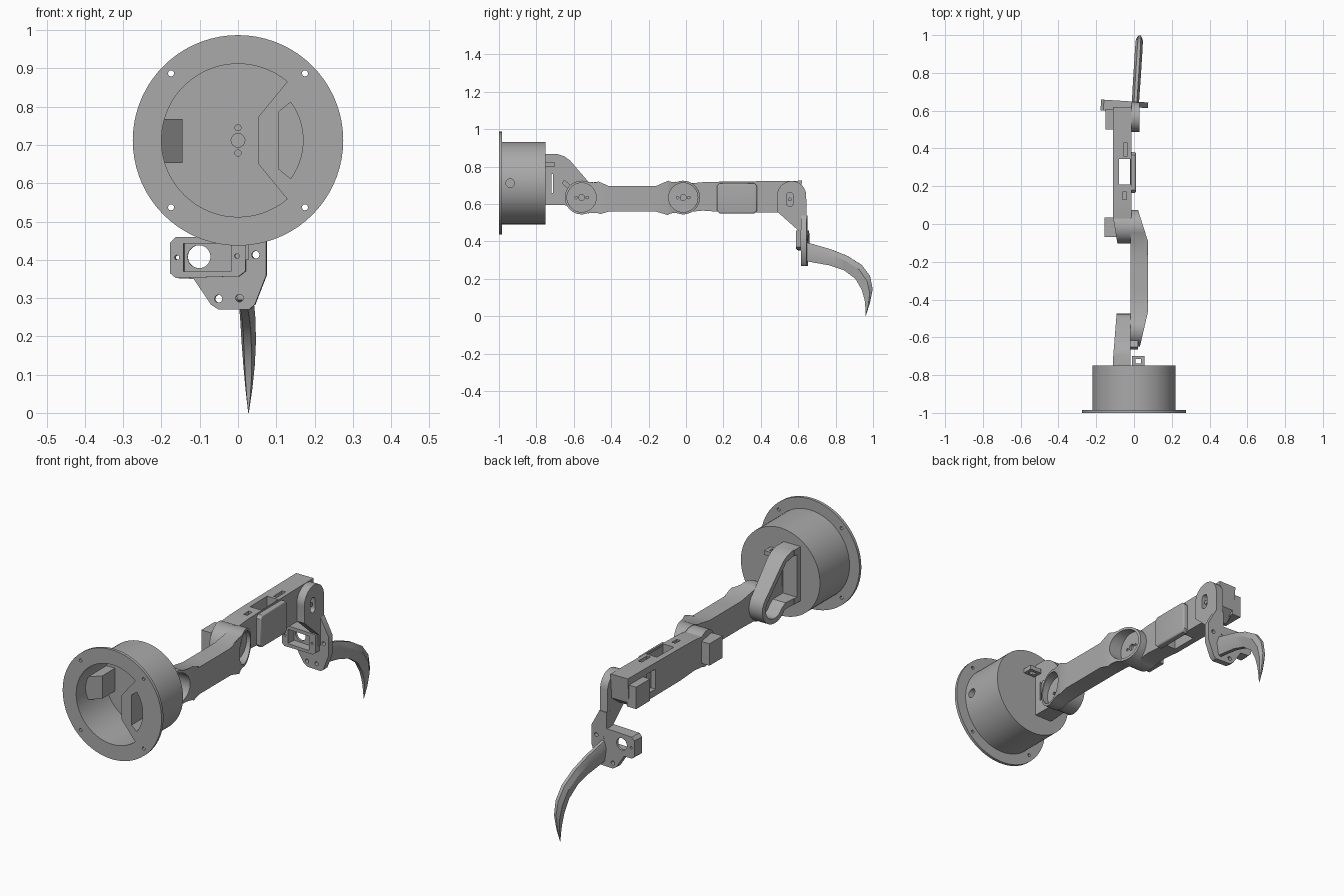
import bpy, bmesh
from math import cos, sin, pi, radians
from mathutils import Matrix, Vector

cube = bpy.data.objects.get("Cube")
if cube:
    bpy.data.objects.remove(cube)

grey = bpy.data.materials.new("plain_grey")
grey.use_nodes = True
grey.diffuse_color = (0.4, 0.4, 0.4, 1)
grey.node_tree.nodes["Principled BSDF"].inputs["Base Color"].default_value = (0.4, 0.4, 0.4, 1)

PLACE = {"x": lambda a, b, t: (t, a, b), "y": lambda a, b, t: (a, t, b), "z": lambda a, b, t: (a, b, t)}
JZ = 0.635   # height of the joint axes
BZ = 0.712   # height of the base axis


def finish(bm, name):
    bmesh.ops.recalc_face_normals(bm, faces=bm.faces)
    mesh = bpy.data.meshes.new(name)
    bm.to_mesh(mesh)
    bm.free()
    mesh.materials.append(grey)
    ob = bpy.data.objects.new(name, mesh)
    bpy.context.collection.objects.link(ob)
    return ob


def arc(a, b, r, start=0, end=360, n=24):
    """Points on an arc; a full circle leaves out the repeated end point."""
    steps = n if end - start == 360 else n - 1
    angles = [radians(start + (end - start) * i / steps) for i in range(n)]
    return [(a + r * cos(t), b + r * sin(t)) for t in angles]


def rect(a0, a1, b0, b1):
    return [(a0, b0), (a1, b0), (a1, b1), (a0, b1)]


def prism(name, pts, axis, lo, hi, soft=0):
    """Extrude an outline along an axis, rounding the far rim if asked."""
    bm = bmesh.new()
    rings = [[bm.verts.new(PLACE[axis](a, b, t)) for a, b in pts] for t in (lo, hi)]
    bm.faces.new(rings[0])
    cap = bm.faces.new(rings[1])
    for i in range(len(pts)):
        j = (i + 1) % len(pts)
        bm.faces.new((rings[0][i], rings[0][j], rings[1][j], rings[1][i]))
    if soft:
        bmesh.ops.bevel(bm, geom=list(cap.edges), offset=soft, segments=4, profile=0.5, affect="EDGES")
    return finish(bm, name)


def combine(ob, pts, axis, lo, hi, op="DIFFERENCE"):
    tool = prism("cutter", pts, axis, lo, hi)
    mod = ob.modifiers.new("cut", "BOOLEAN")
    mod.operation, mod.solver, mod.object = op, "EXACT", tool
    bpy.context.view_layer.objects.active = ob
    bpy.ops.object.modifier_apply(modifier=mod.name)
    bpy.data.objects.remove(tool)


# Base drum with flange, cavity, side pocket and screw holes
base = prism("base_drum", arc(0, BZ, 0.22, n=72), "y", -0.995, -0.75)
combine(base, arc(0, BZ, 0.275, n=72), "y", -1, -0.985, "UNION")
cavity = arc(0, BZ, 0.2, 50, 310, 48) + [(0.052, BZ - 0.06), (0.052, BZ + 0.06)]
combine(base, cavity, "y", -1.1, -0.77)
combine(base, arc(0, BZ, 0.17, -36, 36, 14) + [(0.107, BZ + 0.075), (0.107, BZ - 0.075)], "y", -1.1, -0.78)
for sx in (-1, 1):
    for sz in (-1, 1):
        combine(base, arc(sx * 0.175, BZ + sz * 0.175, 0.008, n=12), "y", -1.1, -0.9)
for dz, r in ((0, 0.018), (0.033, 0.008), (-0.033, 0.008)):
    combine(base, arc(0, BZ + dz, r, n=16), "y", -0.8, -0.757)
combine(base, arc(-0.94, BZ, 0.023, n=20), "x", 0.14, 0.4)
prism("cavity_wedge", [(-0.205, -0.93), (-0.145, -0.87), (-0.145, -0.769), (-0.205, -0.769)], "z", 0.653, 0.768)

# Cable tab on the drum
tab = prism("cable_tab", rect(-0.01, 0.055, -0.752, -0.7), "z", 0.8, 0.822)
combine(tab, rect(0.008, 0.037, -0.738, -0.715), "z", 0.7, 0.9)

# Shoulder bracket: a shell open towards -x
outline = [(-0.752, 0.595), (-0.66, 0.595)] + arc(-0.56, JZ, 0.085, 210, 410, 18) \
    + [(-0.62, 0.833), (-0.65, 0.855), (-0.69, 0.868), (-0.752, 0.868)]
bracket = prism("shoulder_bracket", outline, "x", -0.112, -0.018)
pocket = [(-0.72, 0.625), (-0.64, 0.625)] + arc(-0.56, JZ, 0.06, 210, 410, 14) \
    + [(-0.645, 0.825), (-0.69, 0.838), (-0.72, 0.838)]
combine(bracket, pocket, "x", -0.2, -0.035)
combine(bracket, [(-0.16, -0.7), (-0.11, -0.7), (-0.09, -0.45), (-0.16, -0.45)], "z", 0.4, 1)
combine(bracket, rect(-0.718, -0.712, 0.66, 0.76), "x", -0.1, 0)
prism("bracket_clip", [(-0.665, 0.712), (-0.65, 0.73), (-0.61, 0.695), (-0.625, 0.677)], "x", -0.02, 0.02)


# Upper link: a waisted bar with sloping cup ends
def waisted(y0, y1, r, top, low, spread):
    span = y1 - y0
    upper = [(y1 - span * f, top) for f in (0.27, 0.4, 0.5, 0.6, 0.73)]
    lower = [(y0 + span * f, low) for f in (0.27, 0.4, 0.5, 0.6, 0.73)]
    return arc(y0, JZ, r, spread, 360 - spread, 28) + lower + arc(y1, JZ, r, spread - 180, 180 - spread, 28) + upper


Y0, Y1 = -0.558, -0.015
upper = prism("upper_link", waisted(Y0, Y1, 0.09, 0.696, 0.56, 60), "x", -0.018, 0.075, 0.025)
combine(upper, [(0.075, -0.095), (0.018, 0.085), (0.018, 0.2), (0.2, 0.2), (0.2, -0.095)], "z", 0.4, 0.9)
combine(upper, [(0.075, -0.46), (0.03, -0.655), (0.03, -0.8), (0.2, -0.8), (0.2, -0.46)], "z", 0.4, 0.9)
for y in (Y0, Y1):
    combine(upper, arc(y, JZ, 0.078, n=36), "x", 0.004, 0.2)
    for dy, r in ((0, 0.016), (0.03, 0.007), (-0.03, 0.007)):
        combine(upper, arc(y + dy, JZ, r, n=14), "x", -0.01, 0.1)

# Fore link with the servo window
side = arc(Y1, JZ, 0.088, 60, 300, 28) + [(0.09, 0.565), (0.2, 0.557), (0.55, 0.555), (0.61, 0.6),
                                         (0.62, 0.725), (0.2, 0.72), (0.09, 0.717)]
fore = prism("fore_link", side, "x", -0.11, -0.014)
combine(fore, [(-0.085, -0.2), (-0.085, -0.12), (-0.11, 0.03), (-0.2, 0.03), (-0.2, -0.2)], "z", 0.4, 0.9)
combine(fore, rect(-0.08, -0.018, 0.21, 0.345), "z", 0.4, 0.9)
combine(fore, rect(-0.055, -0.035, 0.36, 0.43), "z", 0.69, 0.9)
combine(fore, rect(-0.06, -0.04, 0.13, 0.17), "z", 0.69, 0.9)
notch = rect(0.40, 0.47, 0.59, 0.69)
combine(fore, notch, "x", -0.2, -0.085)

# Servo bodies
prism("servo_side_cover", [(0.165, 0.565), (0.18, 0.55), (0.365, 0.55), (0.38, 0.565), (0.38, 0.697),
                           (0.365, 0.712), (0.18, 0.712), (0.165, 0.697)], "x", -0.02, 0.01, 0.008)
prism("elbow_servo", rect(-0.07, 0.035, 0.58, 0.69), "x", -0.155, -0.08)
prism("wrist_servo", rect(0.5, 0.61, 0.58, 0.69), "x", -0.15, -0.1)

# Wrist tab with its slotted hole
tab_side = arc(0.565, 0.645, 0.078, 5, 190, 22) + [(0.487, 0.56), (0.605, 0.455), (0.605, 0.4), (0.645, 0.4)]
wrist = prism("wrist_tab", tab_side, "x", -0.014, 0.028)
slot = arc(0.555, 0.645, 0.018, 0, 180, 10) + arc(0.555, 0.605, 0.018, 180, 360, 10)
combine(wrist, slot, "x", -0.004, 0.1)
prism("wrist_horn", arc(0.555, 0.625, 0.01, n=14), "x", -0.012, 0.02)

# Foot plate with the servo frame
plate_outline = [(-0.175, 0.365), (-0.16, 0.352), (-0.115, 0.35), (-0.07, 0.283), (-0.05, 0.27), (0.03, 0.27),
                 (0.045, 0.283), (0.075, 0.36), (0.075, 0.455), (0.028, 0.54), (-0.014, 0.54),
                 (-0.014, 0.46), (-0.16, 0.46), (-0.175, 0.445)]
foot = prism("foot_plate", plate_outline, "y", 0.618, 0.648)
frame = [(-0.175, 0.365), (-0.16, 0.352), (0.005, 0.357), (0.022, 0.37), (0.022, 0.46), (-0.16, 0.46), (-0.175, 0.445)]
combine(foot, frame, "y", 0.59, 0.63, "UNION")
combine(foot, rect(-0.14, -0.015, 0.37, 0.442), "y", 0.5, 0.636)
for x, z, r in ((-0.102, 0.408, 0.03), (0.047, 0.413, 0.01), (-0.05, 0.298, 0.01),
                (0.005, 0.3, 0.01), (-0.157, 0.406, 0.006), (0, 0.41, 0.006)):
    combine(foot, arc(x, z, r, n=20), "y", 0.5, 0.7)

# Curved claw: upper and lower outline with half width
stations = [((0.64, 0.397), (0.64, 0.295), 0.019), ((0.77, 0.36), (0.77, 0.272), 0.02),
            ((0.86, 0.325), (0.845, 0.247), 0.02), ((0.94, 0.275), (0.908, 0.2), 0.02),
            ((0.985, 0.215), (0.942, 0.14), 0.019), ((0.999, 0.145), (0.957, 0.085), 0.015),
            ((0.985, 0.075), (0.961, 0.04), 0.009), ((0.962, 0), (0.96, 0.003), 0.001)]
bm = bmesh.new()
rings = []
for u, l, w in stations:
    up, low = Vector((0, *u)), Vector((0, *l))
    section = [(0.4, 0), (1, 0.35), (0.5, 1), (-0.5, 1), (-1, 0.35), (-0.4, 0)]
    rings.append([bm.verts.new(up.lerp(low, f) + Vector((0.007 + s * w, 0, 0))) for s, f in section])
for r0, r1 in zip(rings, rings[1:]):
    for i in range(6):
        j = (i + 1) % 6
        bm.faces.new((r0[i], r0[j], r1[j], r1[i]))
bm.faces.new(rings[0])
bm.faces.new(rings[-1])
claw = finish(bm, "claw")

# The foot and claw turn slightly outwards
pivot = Matrix.Translation((0, 0.635, 0))
for ob in (foot, claw):
    ob.data.transform(pivot @ Matrix.Rotation(-pi / 50, 4, "Z") @ pivot.inverted())

bpy.ops.object.select_all(action="DESELECT")
for ob in bpy.context.scene.objects:
    if ob.type == "MESH":
        ob.select_set(True)
        bpy.context.view_layer.objects.active = ob
bpy.ops.object.shade_smooth_by_angle(angle=radians(30))
